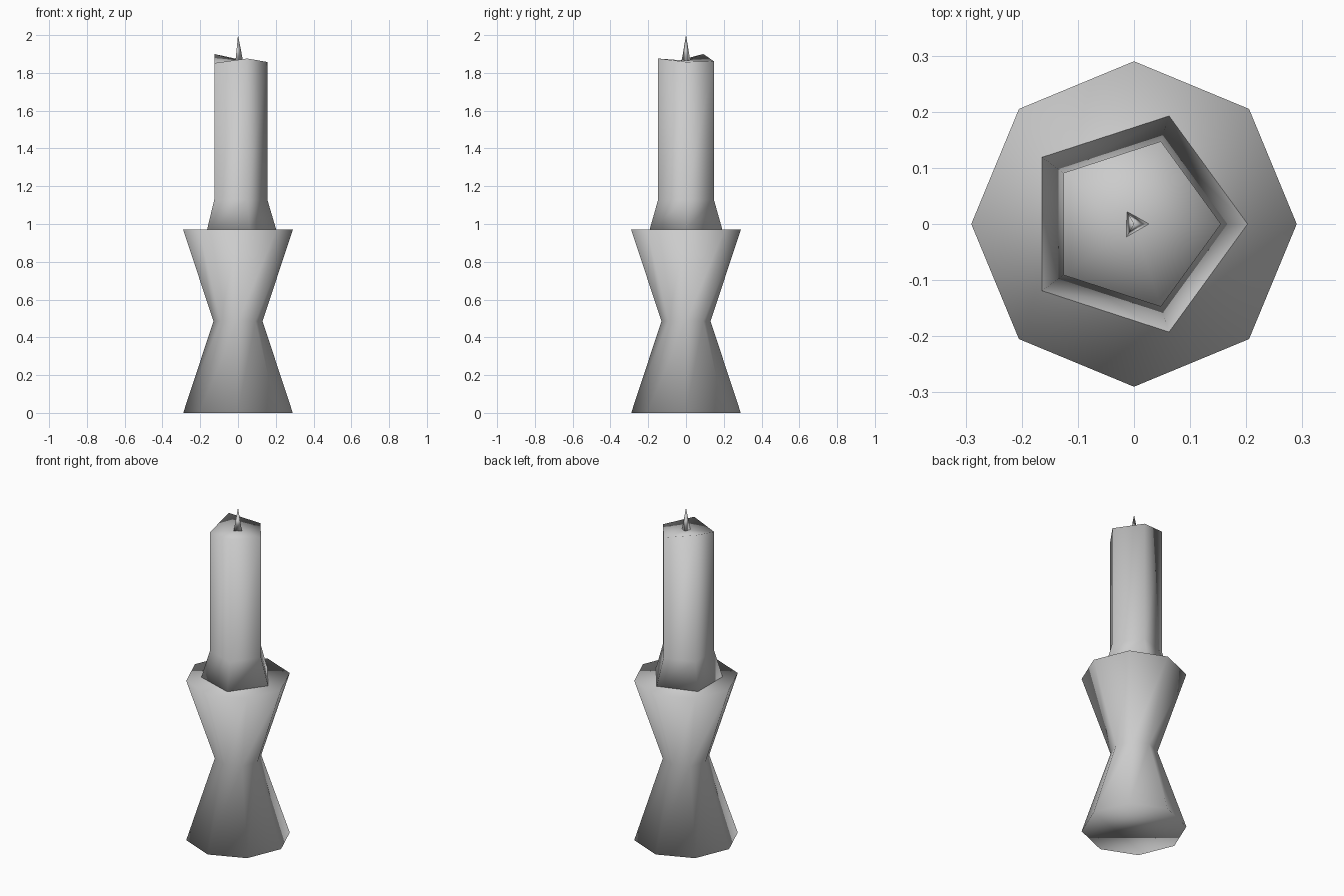
import bpy, bmesh
from math import cos, sin, tau

cube = bpy.data.objects.get("Cube")
if cube:
    bpy.data.objects.remove(cube)

grey = bpy.data.materials.new("plain grey")
grey.use_nodes = True
colour = (0.6, 0.6, 0.6, 1)
grey.diffuse_color = colour
grey.node_tree.nodes["Principled BSDF"].inputs["Base Color"].default_value = colour


def lathe(name, sides, profile, tip=None, lifts=None):
    """Faceted turned part; lifts offsets the corners of the top ring, tip closes it to a point."""
    bm = bmesh.new()
    rings = [[bm.verts.new((r * cos(tau * i / sides), r * sin(tau * i / sides), z))
              for i in range(sides)] for r, z in profile]
    if lifts:
        for v, dz in zip(rings[-1], lifts):
            v.co.z += dz
    for low, high in zip(rings, rings[1:]):
        for i in range(sides):
            j = (i + 1) % sides
            bm.faces.new((low[i], low[j], high[j], high[i]))
    bm.faces.new(rings[0][::-1])
    if tip is None:
        bm.faces.new(rings[-1])
    else:
        point = bm.verts.new((0, 0, tip))
        for i in range(sides):
            bm.faces.new((rings[-1][i], rings[-1][(i + 1) % sides], point))
    for f in bm.faces:
        f.smooth = True
    mesh = bpy.data.meshes.new(name)
    bm.to_mesh(mesh)
    bm.free()
    mesh.materials.append(grey)
    ob = bpy.data.objects.new(name, mesh)
    bpy.context.collection.objects.link(ob)
    return ob


# Waisted eight-sided holder
lathe("holder", 8, [(0.29, 0), (0.13, 0.485), (0.29, 0.97)])

# Five-sided candle with a flared foot and an unevenly melted top
lathe("candle", 5, [(0.203, 0.968), (0.155, 1.13), (0.155, 1.86)],
      tip=1.865, lifts=[-0.002, 0.002, 0.04, -0.008, 0.016])

# Thin three-sided wick
lathe("wick", 3, [(0.027, 1.862)], tip=2.0)
